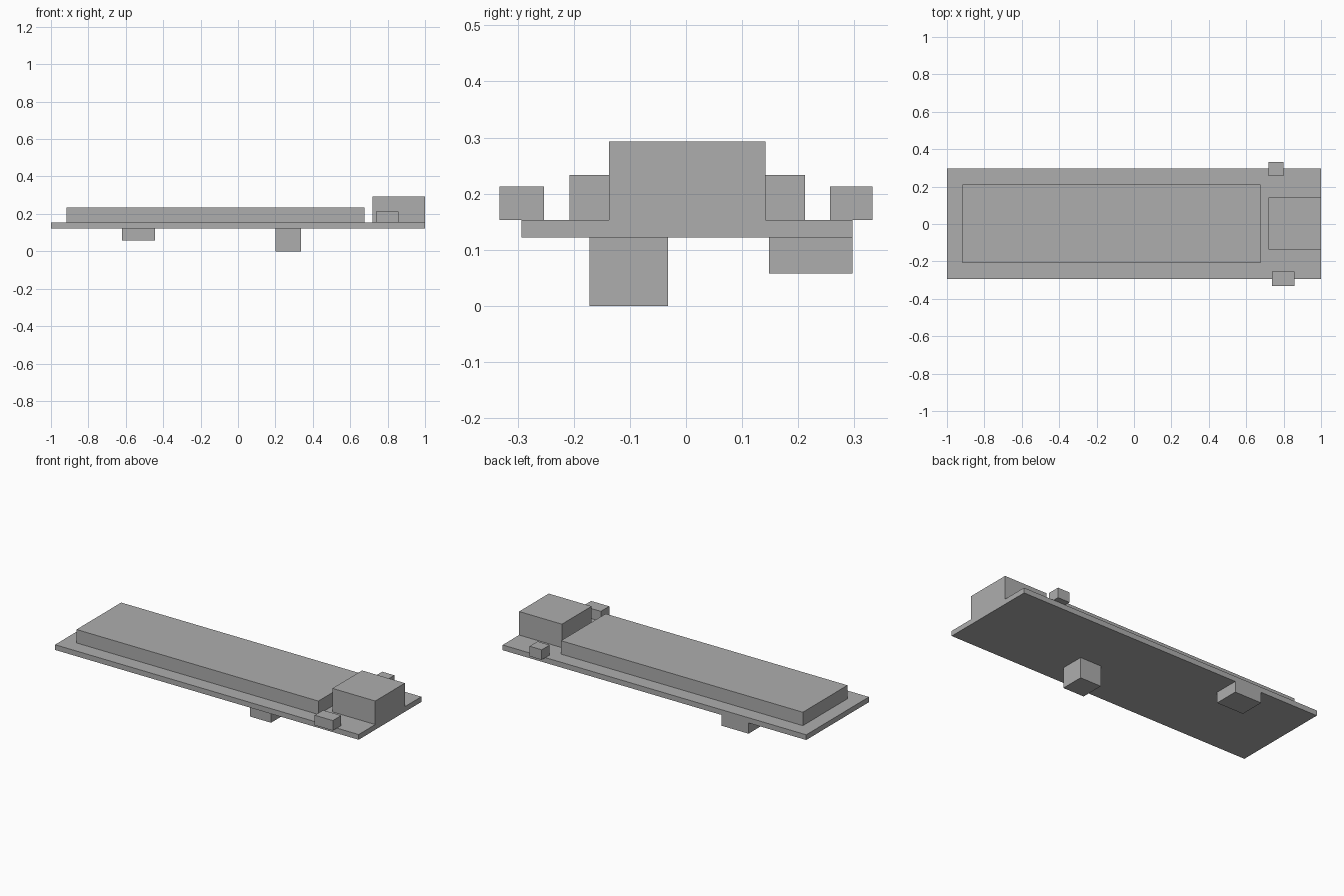
import bpy
from mathutils import Vector

cube = bpy.data.objects.get("Cube")
if cube:
    bpy.data.objects.remove(cube, do_unlink=True)

grey = bpy.data.materials.new("plain grey")
grey.use_nodes = True
colour = (0.42, 0.42, 0.42, 1)
grey.diffuse_color = colour
grey.node_tree.nodes["Principled BSDF"].inputs["Base Color"].default_value = colour


def box(name, x, y, z):
    """Add a flat-faced box from its (low, high) extent on each axis."""
    low, high = (Vector(corner) for corner in zip(x, y, z))
    bpy.ops.mesh.primitive_cube_add(size=1, location=(low + high) / 2)
    part = bpy.context.object
    part.name = part.data.name = name
    part.scale = high - low
    bpy.ops.object.transform_apply(location=False, rotation=False, scale=True)
    part.data.materials.append(grey)
    return part


BOTTOM, TOP = 0.122, 0.153  # faces of the base board

# Thin base board
box("base_board", (-1, 1), (-0.293, 0.297), (BOTTOM, TOP))

# Long raised panel and end block on top
box("raised_panel", (-0.918, 0.675), (-0.208, 0.212), (TOP, 0.233))
box("end_block", (0.718, 1), (-0.137, 0.142), (TOP, 0.293))

# Small side blocks overhanging the long edges
box("front_side_block", (0.738, 0.857), (-0.332, -0.253), (TOP, 0.213))
box("back_side_block", (0.718, 0.798), (0.257, 0.332), (TOP, 0.213))

# Blocks hanging underneath
box("tall_lower_block", (0.2, 0.338), (-0.172, -0.032), (0, BOTTOM))
box("short_lower_block", (-0.62, -0.443), (0.148, 0.297), (0.058, BOTTOM))
